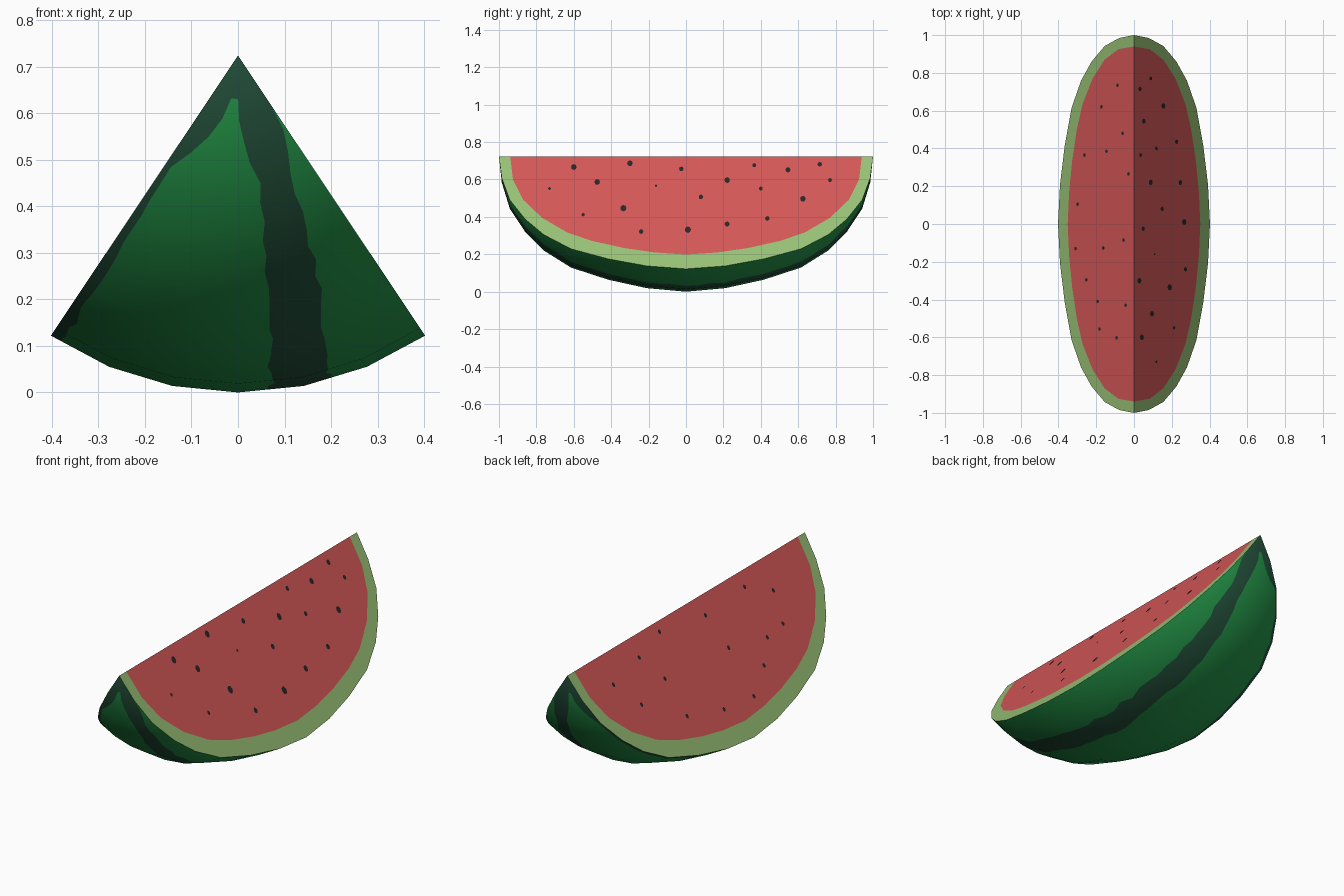
import bpy, bmesh, math, random
from mathutils import Vector

if "Cube" in bpy.data.objects:
    bpy.data.objects.remove(bpy.data.objects["Cube"])

random.seed(4)
H = 0.724                       # height of the ridge
STEP = math.radians(11.25)      # angle of one facet
A = 3 * STEP                    # half opening angle of the wedge


def mat(name, r, g, b):
    lin = [((c / 255 + 0.055) / 1.055) ** 2.4 for c in (r, g, b)]
    m = bpy.data.materials.new(name)
    m.diffuse_color = (*lin, 1)
    m.use_nodes = True
    m.node_tree.nodes["Principled BSDF"].inputs["Base Color"].default_value = m.diffuse_color
    return m


LIGHT = mat("light_green_skin", 36, 150, 73)
DARK = mat("dark_green_stripe", 36, 82, 60)
PALE = mat("pale_green_rind", 152, 192, 117)
RED = mat("red_flesh", 213, 87, 88)
SEED = mat("dark_seed", 42, 38, 40)


def point(theta, r, y, lift=0.0):
    """Point at an angle from straight down around the ridge."""
    p = Vector((math.sin(theta) * r, y, H - math.cos(theta) * r))
    if lift:
        s = 1 if theta > 0 else -1
        p += Vector((s * math.cos(theta), 0, s * math.sin(theta))) * lift
    return p


def mirrored(half):
    """Half profile from end to middle -> full profile from -y to +y."""
    return [(-y, r) for y, r in half] + [(y, r) for y, r in half[-2::-1]]


def finish(name, bm, mats, outward):
    bm.normal_update()
    for f in bm.faces:
        if f.normal.dot(outward(f.calc_center_median())) < 0:
            f.normal_flip()
    me = bpy.data.meshes.new(name)
    bm.to_mesh(me)
    bm.free()
    for m in mats:
        me.materials.append(m)
    ob = bpy.data.objects.new(name, me)
    bpy.context.collection.objects.link(ob)
    return ob


# Outline of the skin and of the red flesh, as (y, distance from ridge)
SKIN = mirrored([(1, 0), (.985, .14), (.942, .28), (.86, .404), (.76, .504),
                 (.615, .595), (.415, .66), (.21, .705), (0, H)])
FLESH = mirrored([(.94, 0), (.925, .15), (.87, .28), (.77, .395), (.635, .49),
                  (.5, .545), (.33, .59), (.17, .618), (0, .632)])


# Skin: faceted shell with columns that follow the wavy stripe edges
def lerp(a, b, t):
    return a + (b - a) * t


def columns(r):
    t = min(1, r / H)
    j = [random.uniform(-0.9, 0.9) for _ in range(3)]
    b1 = -31.5 + j[0] * .6
    b2 = lerp(12, 5.5, t) + j[1]
    b3 = lerp(28, 16, t) + j[2]
    if r < 0.28:                # stripes close up towards the tips
        k = (0.28 - r) / 0.18
        b1, b2 = lerp(b1, -9, min(1, k)), lerp(b2, -2, min(1, k))
        b3 = min(33, lerp(b3, 33, k * 1.6))
    raw = [-33.75, b1, -22.5, -11.25, 0, b2, 11.25, b3, 22.5, 33.75]
    out = [raw[0]]
    for a in raw[1:-1]:
        out.append(max(a, out[-1] + 0.2))
    out = [min(a, 33.5) for a in out] + [33.75]
    return [math.radians(a) for a in out]


def chord(theta):
    """Keeps in-between columns on the flat facets."""
    return math.cos(STEP / 2) / math.cos((theta % STEP) - STEP / 2)


bm = bmesh.new()
rows = []
SUB = 3
for (y0, r0), (y1, r1) in zip(SKIN, SKIN[1:]):
    for i in range(SUB):
        rows.append((lerp(y0, y1, i / SUB), lerp(r0, r1, i / SUB)))
rows = rows[1:]
grid = [[bm.verts.new(point(a, r * chord(a), y)) for a in columns(r)]
        for y, r in rows]
for (y, r), lo, hi in zip(rows, grid, grid[1:]):
    for c in range(9):
        f = bm.faces.new((lo[c], lo[c + 1], hi[c + 1], hi[c]))
        mid = (H - f.calc_center_median().z)
        stripe = c in (0, 5, 6) or mid < 0.10
        f.material_index = 1 if stripe else 0
for tip_y, ring in ((-1, grid[0]), (1, grid[-1])):
    tip = bm.verts.new((0, tip_y, H))
    for c in range(9):
        bm.faces.new((tip, ring[c], ring[c + 1])).material_index = 1


def ellipsoid(p):
    return Vector((p.x, p.y * H * H, p.z - H)).normalized()


skin = finish("skin", bm, [LIGHT, DARK], ellipsoid)
skin.data.polygons.foreach_set("use_smooth", [True] * len(skin.data.polygons))
skin.data.normals_split_custom_set_from_vertices(
    [ellipsoid(v.co) for v in skin.data.vertices])

# Cut faces: red flesh inside a pale rind band
for side, name in ((1, "right"), (-1, "left")):
    n = Vector((side * math.cos(A), 0, math.sin(A)))
    bm = bmesh.new()
    outer = [bm.verts.new(point(side * A, r, y)) for y, r in SKIN]
    inner = [bm.verts.new(point(side * A, r, y)) for y, r in FLESH]
    bm.faces.new(inner)
    for i in range(len(outer) - 1):
        f = bm.faces.new((outer[i], outer[i + 1], inner[i + 1], inner[i]))
        f.material_index = 1
    finish(name + "_cut_face", bm, [RED, PALE], lambda p: n)

# Seeds: thin plates, as (y, height, size)
RIGHT = [(-.73, .55, .5), (-.6, .665, 1), (-.475, .585, 1), (-.3, .685, 1),
         (-.16, .565, .4), (-.025, .655, .8), (.08, .505, .8), (.22, .595, 1),
         (.365, .675, .7), (.4, .55, .7), (.545, .65, .9), (.715, .68, .8),
         (.625, .495, 1), (.77, .595, .7), (-.55, .41, .6), (-.335, .445, 1.1),
         (-.24, .32, .8), (.01, .33, 1.1), (.22, .36, .9), (.435, .39, .8)]
# Left seeds as (x, y)
LEFT = [(-.085, .735), (-.17, .62), (-.058, .48), (-.26, .365), (-.143, .385),
        (-.027, .265), (-.296, .105), (-.307, -.13), (-.16, -.127),
        (-.053, -.085), (-.25, -.296), (-.19, -.41), (-.042, -.43),
        (-.18, -.556), (-.09, -.603)]
spots = {"right": (A, [(y, (H - z) / math.cos(A), s) for y, z, s in RIGHT]),
         "left": (-A, [(y, -x / math.sin(A), .65) for x, y in LEFT])}
for name, (angle, seeds) in spots.items():
    s = 1 if angle > 0 else -1
    n = Vector((s * math.cos(A), 0, math.sin(A)))
    bm = bmesh.new()
    for y, r, size in seeds:
        ring = [bm.verts.new(point(angle,
                                   r + .019 * size * math.sin(k * math.pi / 4),
                                   y + .015 * size * math.cos(k * math.pi / 4),
                                   .003)) for k in range(8)]
        bm.faces.new(ring)
    finish(name + "_seeds", bm, [SEED], lambda p: n)
